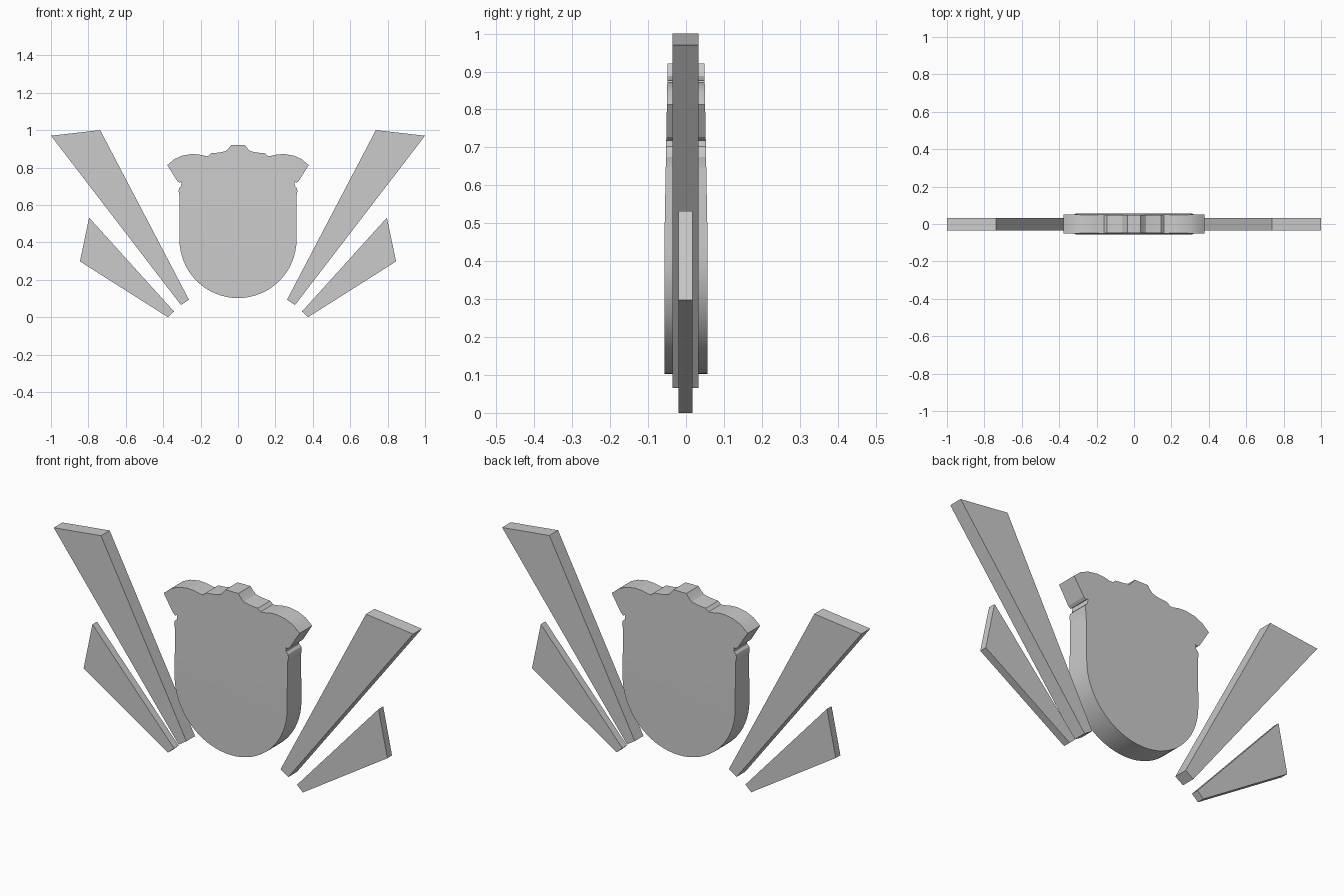
import bpy, bmesh, math

if "Cube" in bpy.data.objects:
    bpy.data.objects.remove(bpy.data.objects["Cube"])


def slab(name, outline, y0, y1, cuts=(), shape=None):
    """Extrude a front-view outline between two depths."""
    bm = bmesh.new()
    face = bm.faces.new([bm.verts.new((x, y0, z)) for x, z in outline])
    ext = bmesh.ops.extrude_face_region(bm, geom=[face], use_keep_orig=True)
    for v in ext["geom"]:
        if isinstance(v, bmesh.types.BMVert):
            v.co.y = y1
    for z in cuts:
        bmesh.ops.bisect_plane(bm, geom=bm.verts[:] + bm.edges[:] + bm.faces[:],
                               plane_co=(0, 0, z), plane_no=(0, 0, 1))
    if shape:
        for v in bm.verts:
            v.co.y *= shape(v.co.z)
    bmesh.ops.recalc_face_normals(bm, faces=bm.faces[:])
    mesh = bpy.data.meshes.new(name)
    bm.to_mesh(mesh)
    bm.free()
    obj = bpy.data.objects.new(name, mesh)
    bpy.context.collection.objects.link(obj)
    return obj


# Shield body: round bottom, straight sides, scalloped crest
R, CZ = 0.313, 0.415
right = [(R * math.sin(a), CZ - R * math.cos(a))
         for a in (math.pi / 2 * i / 16 for i in range(1, 17))]
right += [(0.313, 0.65), (0.318, 0.675), (0.315, 0.69), (0.304, 0.702),
          (0.302, 0.725), (0.312, 0.718), (0.325, 0.728), (0.378, 0.813),
          (0.34, 0.845), (0.30, 0.863), (0.25, 0.872), (0.21, 0.87),
          (0.175, 0.862), (0.16, 0.862), (0.145, 0.876), (0.10, 0.88),
          (0.065, 0.888), (0.052, 0.90), (0.036, 0.921)]
outline = [(0, CZ - R)] + right + [(-x, z) for x, z in reversed(right)]


def thinning(z):
    t = max(0.0, (z - 0.45) / 0.47)
    return 1 - 0.15 * t


body = slab("shield_body", outline, -0.057, 0.057,
            cuts=(0.45, 0.56, 0.64), shape=thinning)
bpy.context.view_layer.objects.active = body
body.select_set(True)
bpy.ops.object.shade_smooth_by_angle(angle=math.radians(20))

# Flared blades on both sides
upper = [(0.737, 1.0), (1.0, 0.97), (0.305, 0.065), (0.262, 0.093)]
lower = [(0.796, 0.532), (0.845, 0.298), (0.375, 0.0), (0.342, 0.03)]
for side, s in (("right", 1), ("left", -1)):
    slab("upper_blade_" + side, [(s * x, z) for x, z in upper], -0.036, 0.033)
    slab("lower_blade_" + side, [(s * x, z) for x, z in lower], -0.02, 0.017)
